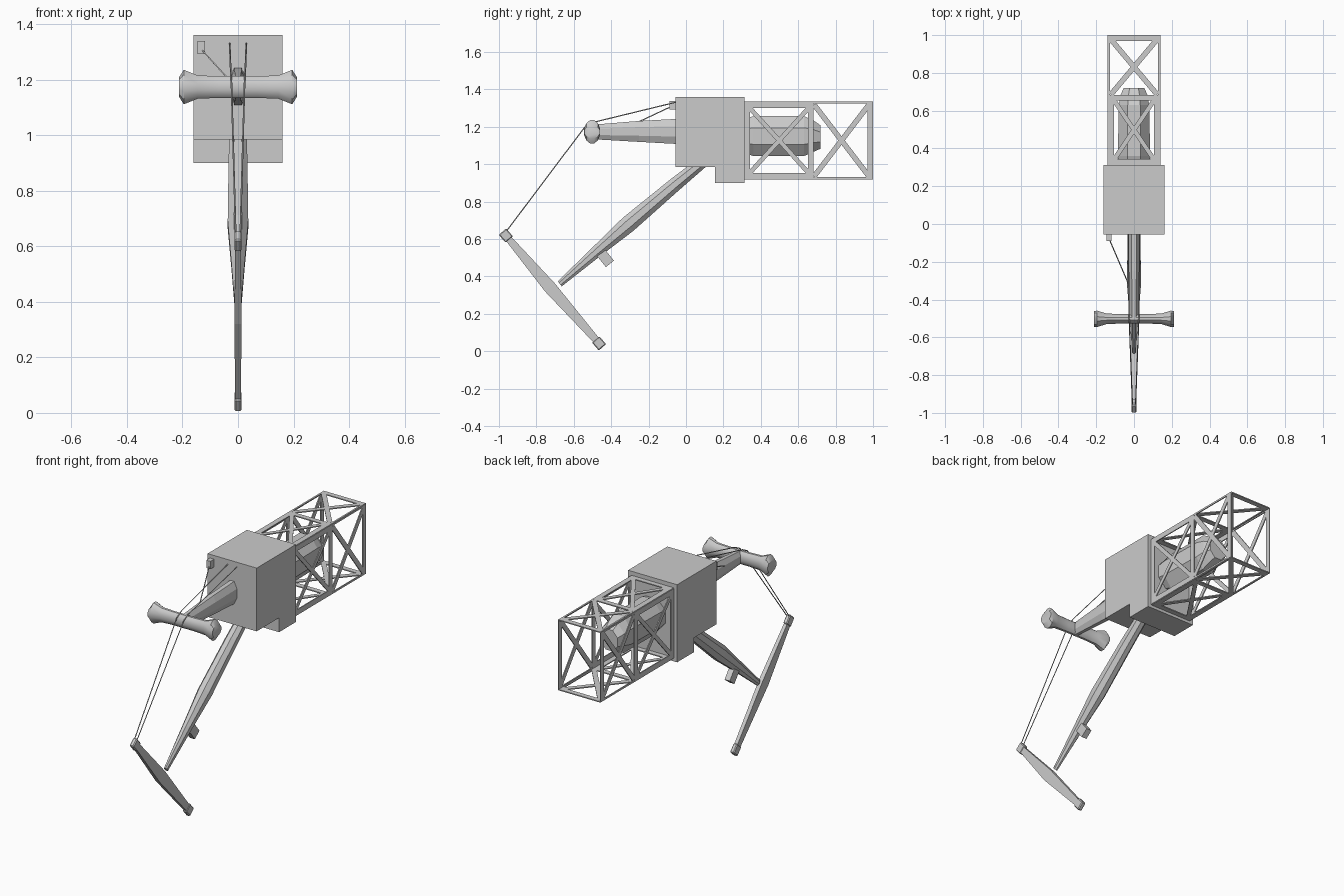
import bpy, bmesh, math
from mathutils import Vector, Matrix

if "Cube" in bpy.data.objects:
    bpy.data.objects.remove(bpy.data.objects["Cube"])


def finish(name, bm, smooth=None):
    bmesh.ops.recalc_face_normals(bm, faces=bm.faces)
    me = bpy.data.meshes.new(name)
    bm.to_mesh(me)
    bm.free()
    ob = bpy.data.objects.new(name, me)
    bpy.context.collection.objects.link(ob)
    if smooth:
        bpy.ops.object.select_all(action='DESELECT')
        bpy.context.view_layer.objects.active = ob
        ob.select_set(True)
        bpy.ops.object.shade_smooth_by_angle(angle=math.radians(smooth))
    return ob


def add_box(bm, center, size, axes=None):
    """Box with optional orthogonal axes (columns)."""
    rot = Matrix(axes).transposed().to_4x4() if axes else Matrix()
    m = Matrix.Translation(center) @ rot @ Matrix.Diagonal((*size, 1))
    bmesh.ops.create_cube(bm, size=1, matrix=m)


def add_strip(bm, a, b, width, normal, thick=0.006):
    """Flat bar from a to b lying in the plane with the given normal."""
    a, b, n = Vector(a), Vector(b), Vector(normal)
    d = (b - a).normalized()
    add_box(bm, (a + b) / 2, ((b - a).length, width, thick), (d, n.cross(d), n))


def loft(name, sections, u, v, n=8, smooth=None):
    """Skin of n-sided sections: (center, half size on u, half size on v)."""
    bm = bmesh.new()
    u, v = Vector(u).normalized(), Vector(v).normalized()
    k = 1 / math.cos(math.pi / n)
    rings = []
    for c, ru, rv in sections:
        ring = []
        for i in range(n):
            t = (i + 0.5) * math.tau / n
            ring.append(bm.verts.new(Vector(c) + u * ru * k * math.cos(t) + v * rv * k * math.sin(t)))
        rings.append(ring)
    for r, s in zip(rings, rings[1:]):
        for i in range(n):
            j = (i + 1) % n
            bm.faces.new((r[i], r[j], s[j], s[i]))
    bm.faces.new(rings[0])
    bm.faces.new(rings[-1])
    return finish(name, bm, smooth)


def cable(name, pts, r=0.003):
    cu = bpy.data.curves.new(name, 'CURVE')
    cu.dimensions = '3D'
    cu.bevel_depth = r
    cu.bevel_resolution = 0
    cu.use_fill_caps = True
    sp = cu.splines.new('POLY')
    sp.points.add(len(pts) - 1)
    for p, co in zip(sp.points, pts):
        p.co = (*co, 1)
    ob = bpy.data.objects.new(name, cu)
    bpy.context.collection.objects.link(ob)


X, Y, Z = (1, 0, 0), (0, 1, 0), (0, 0, 1)

# Main housing: stepped side profile extruded across x
bm = bmesh.new()
prof = [(-.055, .985), (.155, .985), (.155, .9), (.313, .9), (.313, 1.36), (-.055, 1.36)]
face = bm.faces.new([bm.verts.new((-.161, y, z)) for y, z in prof])
ext = bmesh.ops.extrude_face_region(bm, geom=[face])
bmesh.ops.translate(bm, vec=(.322, 0, 0), verts=[e for e in ext['geom'] if isinstance(e, bmesh.types.BMVert)])
finish("housing", bm)

# Rear lattice: four panels, each with a framed bay and an open bay
bm = bmesh.new()
HX, ZB, ZT = .138, .92, 1.333
ZM, HZ = (ZB + ZT) / 2, (ZT - ZB) / 2
panels = [(Vector((s * HX, 0, ZM)), Vector(Z), HZ, X) for s in (-1, 1)]
panels += [(Vector((0, 0, ZM + s * HZ)), Vector(X), HX, Z) for s in (-1, 1)]
for c, w, h, n in panels:
    def P(y, t):
        return c + Vector((0, y, 0)) + w * t
    for y in (.328, .668, .985):
        add_strip(bm, P(y, -h), P(y, h), .03, n)
    for s in (-1, 1):
        add_strip(bm, P(.313, s * (h - .016)), P(.683, s * (h - .016)), .032, n)
        add_strip(bm, P(.68, s * (h - .005)), P(1.0, s * (h - .005)), .010, n)
        add_strip(bm, P(.338, -s * (h - .03)), P(.658, s * (h - .03)), .024, n)
        add_strip(bm, P(.685, -s * (h - .015)), P(.978, s * (h - .015)), .028, n)
finish("rear_lattice", bm)

# Motor pod inside the lattice
loft("motor_pod", [((0, .30, 1.15), .085, .085), ((0, .36, 1.15), .086, .107),
                   ((0, .63, 1.15), .08, .107), ((0, .68, 1.15), .072, .085),
                   ((0, .72, 1.145), .055, .062)], X, Z)

# Forward boom
loft("boom", [((0, -.03, 1.175), .032, .068), ((0, -.25, 1.175), .03, .056),
              ((0, -.51, 1.172), .022, .038)], X, Z)

# Cross drum with flared ends
drum = [(0, .025, .039), (.07, .025, .039), (.145, .028, .042), (.195, .043, .062), (.213, .042, .034)]
secs = [((-x, -.502, 1.173), a, b) for x, a, b in drum[:0:-1]]
secs += [((x, -.502, 1.173), a, b) for x, a, b in drum]
loft("cross_drum", secs, Y, Z, 12, 35)

# Slanted leg strut
d = Vector((0, -.77, -.63)).normalized()
perp = Vector(X).cross(d)
loft("leg_strut", [((0, .10, 1.02), .031, .030), ((0, -.06, .89), .034, .037),
                   ((0, -.31, .678), .037, .045), ((0, -.48, .531), .024, .031),
                   ((0, -.675, .36), .010, .017)], X, perp)

# Rocker bar with end knobs
top, mid, bot = Vector((0, -.963, .618)), Vector((0, -.685, .355)), Vector((0, -.465, .042))
mid = top.lerp(bot, .48) + Vector((0, -.004, .0))
rd = (bot - top).normalized()
rp = Vector(X).cross(rd)
loft("rocker_bar", [(top, .010, .017), (mid, .013, .034), (bot, .010, .018)], X, rp, 4)
for name, c in (("top_knob", top), ("bottom_knob", bot)):
    bm = bmesh.new()
    add_box(bm, c, (.026, .052, .056), (X, rp, rd))
    bmesh.ops.bevel(bm, geom=bm.edges[:], offset=.005, segments=1, affect='EDGES')
    finish(name, bm)

# Small stop block under the leg
bm = bmesh.new()
sd = Vector((0, .62, -.78)).normalized()
add_box(bm, (0, -.435, .502), (.034, .055, .09), (X, Vector(X).cross(sd), sd))
finish("stop_block", bm)

# Cables running over the drum to the rocker
for s, side in ((-1, "left"), (1, "right")):
    cable(side + "_cable", [(s * .008, -.965, .635), (s * .024, -.54, 1.2),
                            (s * .026, -.49, 1.225), (s * .03, -.05, 1.332)])

# Sensor block and its wire
bm = bmesh.new()
add_box(bm, (-.132, -.07, 1.315), (.027, .038, .046))
finish("sensor_block", bm)
cable("sensor_wire", [(-.133, -.075, 1.31), (-.028, -.32, 1.195)])
